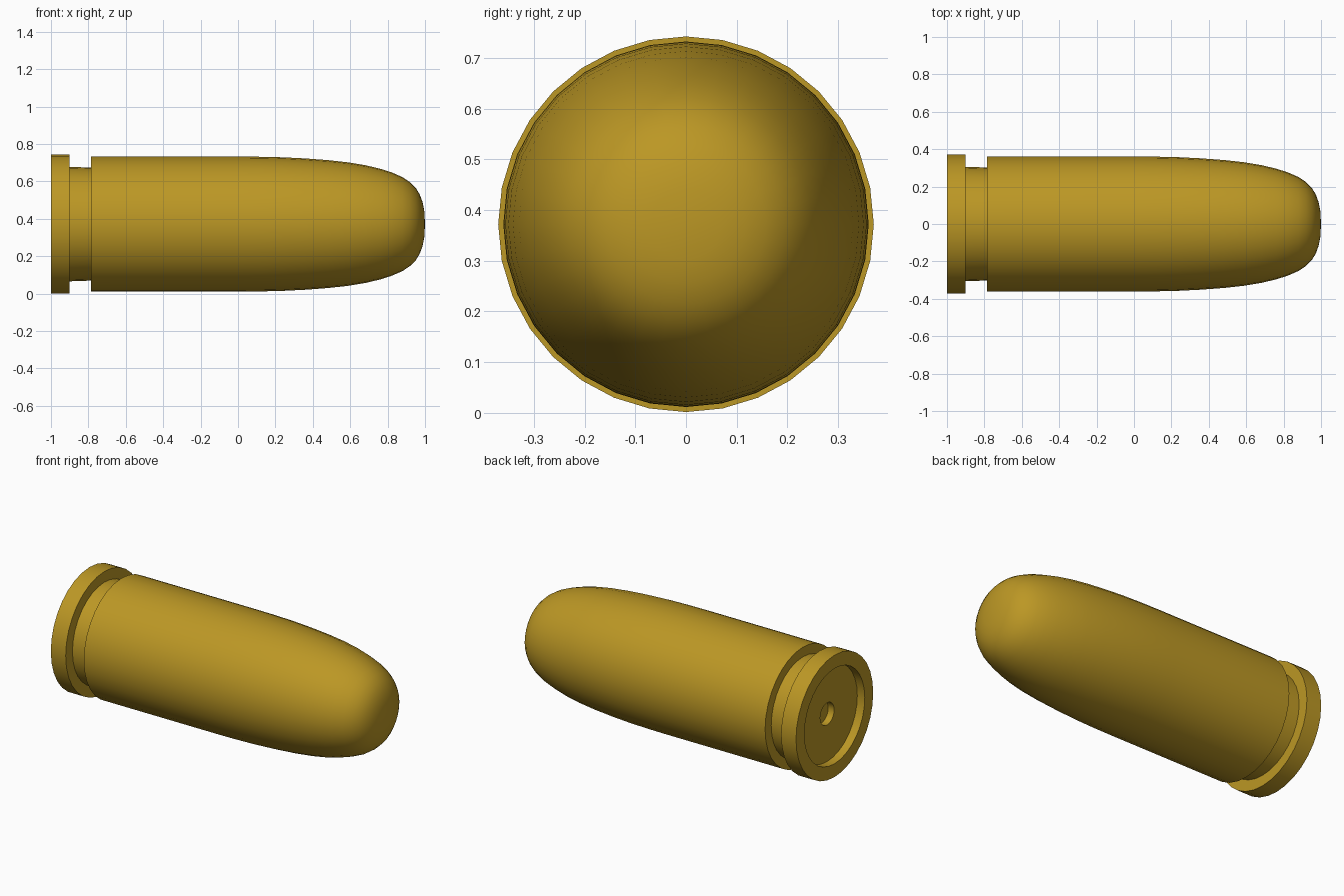
import bpy, bmesh, math

if "Cube" in bpy.data.objects:
    bpy.data.objects.remove(bpy.data.objects["Cube"])

SIDES = 32
CENTRE_Z = 0.372

# One closed lathe profile (x, radius): base hole, recess, rim, groove, body, nose
profile = [
    (-0.91, 0.0), (-0.91, 0.067), (-0.95, 0.067), (-0.95, 0.29), (-1.0, 0.29),
    (-1.0, 0.371), (-0.90, 0.371), (-0.90, 0.306), (-0.785, 0.302), (-0.785, 0.361),
    (0.0, 0.361), (0.12, 0.360), (0.24, 0.357), (0.36, 0.351), (0.48, 0.342),
    (0.59, 0.330), (0.68, 0.315), (0.76, 0.296), (0.82, 0.277), (0.88, 0.251),
    (0.92, 0.224), (0.95, 0.194), (0.972, 0.158), (0.987, 0.117),
    (0.996, 0.070), (1.0, 0.0),
]


def lathe(name, points):
    """Revolve (x, radius) points about the x axis."""
    bm = bmesh.new()
    rings = []
    for x, r in points:
        if r == 0:
            rings.append([bm.verts.new((x, 0, CENTRE_Z))] * SIDES)
            continue
        angles = [2 * math.pi * i / SIDES for i in range(SIDES)]
        rings.append([bm.verts.new((x, r * math.cos(a), CENTRE_Z + r * math.sin(a)))
                      for a in angles])
    for a, b in zip(rings, rings[1:]):
        for i in range(SIDES):
            j = (i + 1) % SIDES
            bm.faces.new(list(dict.fromkeys((a[i], a[j], b[j], b[i]))))
    bmesh.ops.recalc_face_normals(bm, faces=bm.faces)
    mesh = bpy.data.meshes.new(name)
    bm.to_mesh(mesh)
    bm.free()
    obj = bpy.data.objects.new(name, mesh)
    bpy.context.collection.objects.link(obj)
    return obj


cartridge = lathe("cartridge", profile)

# Brass colour
brass = bpy.data.materials.new("brass")
brass.diffuse_color = (0.5, 0.31, 0.018, 1)
brass.use_nodes = True
brass.node_tree.nodes["Principled BSDF"].inputs["Base Color"].default_value = brass.diffuse_color
cartridge.data.materials.append(brass)

# Smooth sides, sharp steps
bpy.context.view_layer.objects.active = cartridge
cartridge.select_set(True)
bpy.ops.object.shade_smooth_by_angle(angle=math.radians(30))
